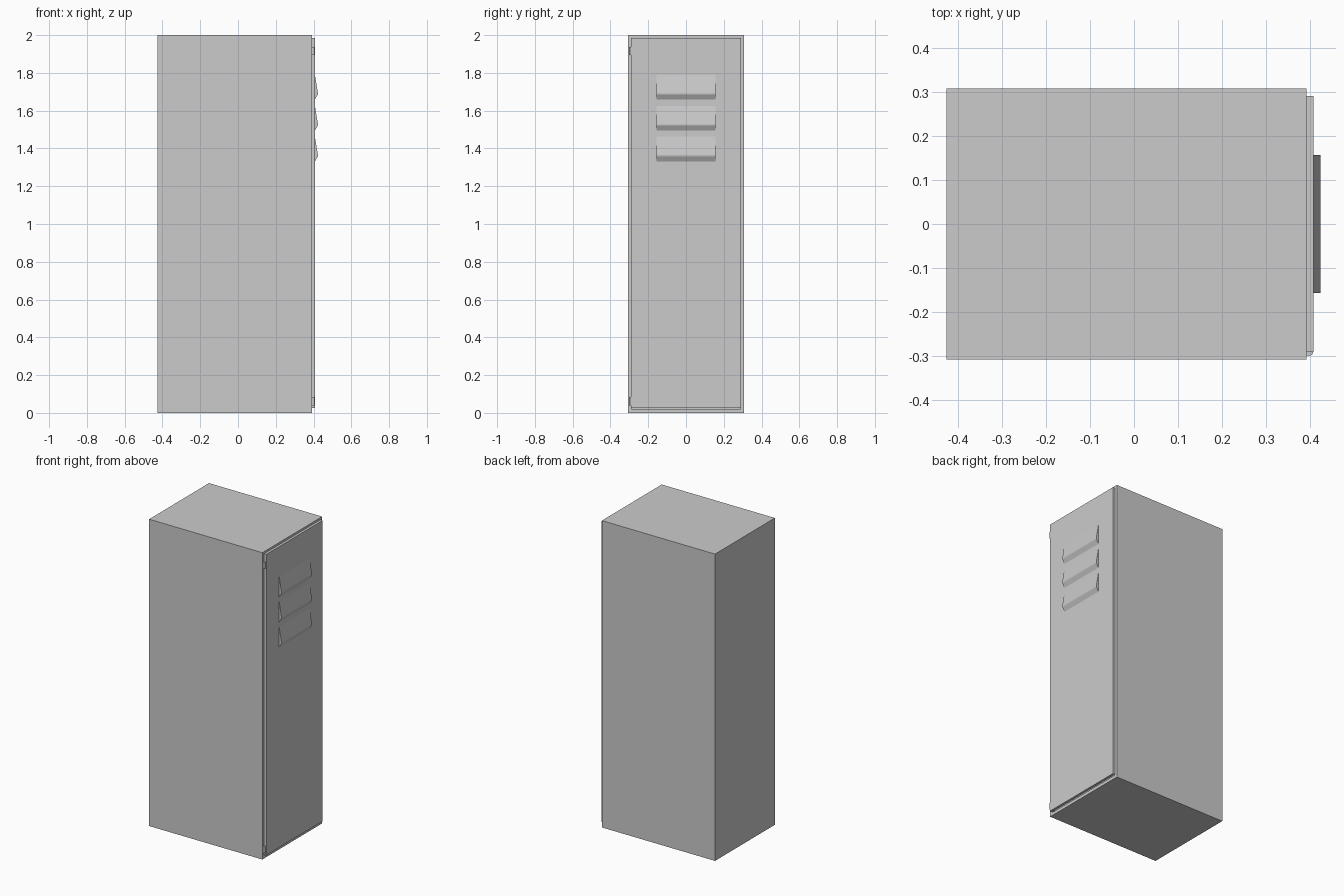
import bpy, bmesh
from mathutils import Vector

if "Cube" in bpy.data.objects:
    bpy.data.objects.remove(bpy.data.objects["Cube"])


def finish(name, bm):
    bmesh.ops.recalc_face_normals(bm, faces=bm.faces)
    mesh = bpy.data.meshes.new(name)
    bm.to_mesh(mesh)
    bm.free()
    obj = bpy.data.objects.new(name, mesh)
    bpy.context.collection.objects.link(obj)
    return obj


def box_bm(lo, hi):
    bm = bmesh.new()
    bmesh.ops.create_cube(bm, size=1)
    lo, hi = Vector(lo), Vector(hi)
    for v in bm.verts:
        v.co = (lo + hi) / 2 + v.co * (hi - lo)
    return bm


def prism(name, profile, direction):
    """Closed solid from a flat outline swept along a direction."""
    bm = bmesh.new()
    face = bm.faces.new([bm.verts.new(p) for p in profile])
    ext = bmesh.ops.extrude_face_region(bm, geom=[face], use_keep_orig=True)
    moved = [g for g in ext["geom"] if isinstance(g, bmesh.types.BMVert)]
    bmesh.ops.translate(bm, verts=moved, vec=direction)
    return finish(name, bm)


FRONT, DOOR = 0.391, 0.407

# Cabinet shell: box with its +x face inset and pushed back into a cavity
bm = box_bm((-0.425, -0.308, 0), (FRONT, 0.308, 2))
bm.normal_update()
face = max(bm.faces, key=lambda f: f.normal.x)
bmesh.ops.inset_individual(bm, faces=[face], thickness=0.028)
bmesh.ops.translate(bm, verts=face.verts[:], vec=(0, 0, 0))
ext = bmesh.ops.extrude_discrete_faces(bm, faces=[face])
for v in ext["faces"][0].verts:
    v.co.x = -0.405
finish("cabinet_shell", bm)

# Door panel
finish("door", box_bm((FRONT, -0.290, 0.025), (DOOR, 0.290, 1.986)))

# Hinge knuckles with a rounded outer corner
for name, z in (("lower_hinge", 0.04), ("upper_hinge", 1.895)):
    outline = [(FRONT, -0.289), (FRONT, -0.299), (0.399, -0.299),
               (0.404, -0.297), (0.4065, -0.293), (0.4065, -0.289)]
    prism(name, [(x, y, z) for x, y in outline], (0, 0, 0.043))

# Three vent louvers stamped outward from the door
for i in range(3):
    z = 1.79 - i * 0.164
    outline = [(DOOR - 0.003, z), (DOOR, z), (0.4225, z - 0.092), (0.4235, z - 0.098),
               (0.4225, z - 0.104), (DOOR, z - 0.132), (DOOR - 0.003, z - 0.132)]
    prism(f"vent_louver_{i + 1}", [(x, -0.157, h) for x, h in outline], (0, 0.314, 0))
